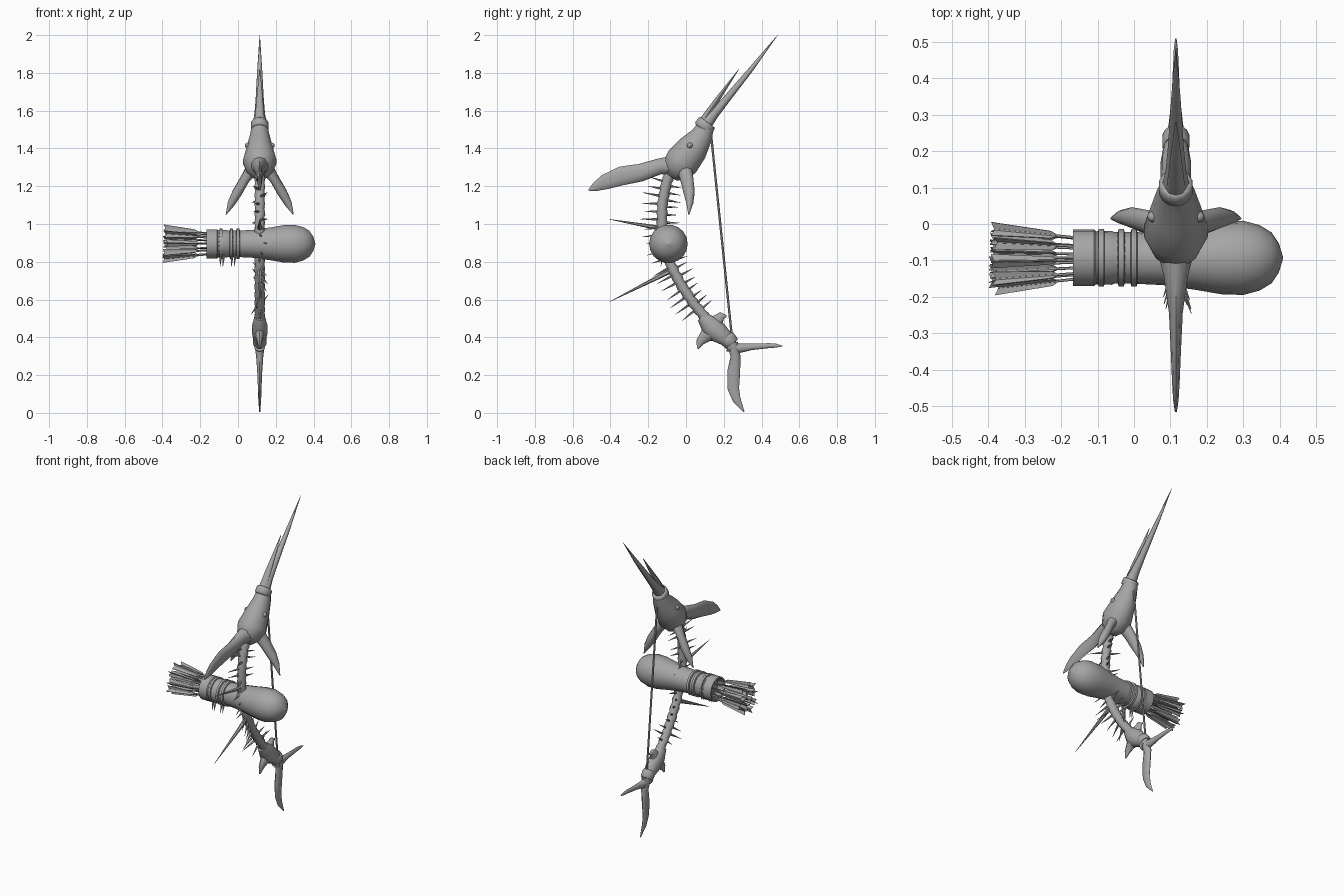
import bpy, bmesh, math, random
from mathutils import Vector

if "Cube" in bpy.data.objects:
    bpy.data.objects.remove(bpy.data.objects["Cube"])

random.seed(4)
CX = 0.115                      # plane of the bow
BY, BZ = -0.093, 0.895          # quiver axis

mat = bpy.data.materials.new("bone grey")
mat.diffuse_color = (0.38, 0.38, 0.38, 1)
mat.use_nodes = True
mat.node_tree.nodes["Principled BSDF"].inputs["Base Color"].default_value = mat.diffuse_color


def finish(name, bm, smooth=40):
    bmesh.ops.recalc_face_normals(bm, faces=bm.faces)
    me = bpy.data.meshes.new(name)
    bm.to_mesh(me)
    bm.free()
    me.materials.append(mat)
    ob = bpy.data.objects.new(name, me)
    bpy.context.collection.objects.link(ob)
    bpy.ops.object.select_all(action='DESELECT')
    ob.select_set(True)
    bpy.context.view_layer.objects.active = ob
    if smooth:
        bpy.ops.object.shade_smooth_by_angle(angle=math.radians(smooth))
    return ob


def add_loft(bm, secs, side=(1, 0, 0), n=10):
    """Elliptic rings (x, y, z, in-plane radius, sideways radius) along a path."""
    pts = [Vector(s[:3]) for s in secs]
    rings = []
    for i, s in enumerate(secs):
        t = (pts[min(i + 1, len(pts) - 1)] - pts[max(i - 1, 0)]).normalized()
        u = t.cross(Vector(side)).normalized()
        w = u.cross(t).normalized()
        rings.append([bm.verts.new(pts[i] + u * s[3] * math.cos(k * math.tau / n)
                                   + w * s[4] * math.sin(k * math.tau / n)) for k in range(n)])
    for a, b in zip(rings, rings[1:]):
        for k in range(n):
            bm.faces.new((a[k], a[(k + 1) % n], b[(k + 1) % n], b[k]))
    bm.faces.new(rings[0])
    bm.faces.new(rings[-1])


def loft(name, secs, side=(1, 0, 0), n=10, smooth=50):
    bm = bmesh.new()
    add_loft(bm, secs, side, n)
    return finish(name, bm, smooth)


def mid(secs):
    """Sections given in the bow plane as (y, z, in-plane, sideways)."""
    return [(CX, *s) for s in secs]


# Skull, long bill and lower jaw
loft("skull", mid([(0.11, 1.53, .042, .04), (0.085, 1.47, .058, .052), (0.035, 1.40, .083, .07),
                   (-0.02, 1.33, .092, .09), (-0.055, 1.285, .08, .07), (-0.08, 1.25, .035, .03)]), n=14)
loft("bill", mid([(0.105, 1.53, .035, .038), (0.15, 1.585, .026, .028), (0.21, 1.655, .02, .022),
                  (0.345, 1.82, .013, .013), (0.485, 2.0, .001, .001)]), n=8)
loft("lower_jaw", mid([(0.08, 1.53, .022, .028), (0.16, 1.65, .014, .018), (0.28, 1.82, .001, .002)]), n=8)


def ring(name, y, z, dy, dz, r, h):
    prof = [(-h, r * .85), (-h * .7, r), (h * .7, r), (h, r * .85)]
    loft(name, mid([(y + dy * t, z + dz * t, q, q * .9) for t, q in prof]), n=14)


ring("bill_collar", 0.10, 1.52, .6, .8, .052, .024)
ring("tail_collar", 0.228, 0.385, .6, -.8, .042, .026)

# Head fins
loft("crest_fin", mid([(-0.05, 1.31, .055, .06), (-0.14, 1.305, .042, .035), (-0.24, 1.272, .047, .02),
                       (-0.34, 1.255, .05, .015), (-0.43, 1.222, .04, .011), (-0.48, 1.197, .024, .008),
                       (-0.515, 1.178, .004, .003)]))
for sx, nm in ((-1, "left"), (1, "right")):
    loft(nm + "_cheek_fin", [(CX + sx * x, y, z, a, b) for x, y, z, a, b in (
        (.035, -.01, 1.30, .035, .04), (.08, .005, 1.235, .024, .036), (.12, .017, 1.165, .026, .03),
        (.15, .02, 1.11, .022, .018), (.178, .015, 1.05, .002, .003))], side=(sx * .4, .9, 0))
    # Eye bump
    bm = bmesh.new()
    bmesh.ops.create_uvsphere(bm, u_segments=8, v_segments=6, radius=.016)
    bmesh.ops.translate(bm, verts=bm.verts, vec=(CX + sx * .063, .02, 1.415))
    finish(nm + "_eye", bm)

# Curved spine with knuckles
path = [Vector(p) for p in ((-.075, 1.30), (-.105, 1.21), (-.125, 1.11), (-.128, 1.0), (-.115, .9),
                            (-.08, .78), (-.025, .675), (.04, .58), (.105, .50), (.17, .43))]


def spine_at(t):
    f = t * (len(path) - 1)
    i = min(int(f), len(path) - 2)
    return path[i].lerp(path[i + 1], f - i), (path[i + 1] - path[i]).normalized()


secs = []
for i in range(41):
    p, d = spine_at(i / 40)
    r = .030 if i % 2 else .025
    secs.append((p.x, p.y, r, r))
loft("spine", mid(secs), n=10)

# Rib spikes on both edges of the spine, two of them long
bm = bmesh.new()


def spike(t, sgn, length, dx, r=.009):
    p, d = spine_at(t)
    n = Vector((d.y, -d.x)) * sgn
    tip = p + n * length
    m = p.lerp(tip, .4)
    add_loft(bm, [(CX, p.x, p.y, r, r), (CX + dx * .4, m.x, m.y, r * .7, r * .7),
                  (CX + dx, tip.x, tip.y, .0008, .0008)], n=5)


for i in range(18):
    t = .10 + i * .042
    dx = random.uniform(-.05, .05)
    spike(t, 1, random.uniform(.09, .125), dx)
    spike(t + .015, -1, random.uniform(.075, .10), -dx)
finish("rib_spikes", bm)
for nm, y0, z0, y1, z1 in (("upper", -.12, .975, -.405, 1.025), ("lower", -.075, .755, -.405, .588)):
    loft(nm + "_long_spike", mid([(y0, z0, .014, .014), (y0 * .6 + y1 * .4, z0 * .6 + z1 * .4, .009, .009),
                                  (y1, z1, .001, .001)]), n=6)

# Lower grip with two flared fins
loft("tail_grip", mid([(.085, .51, .03, .028), (.13, .46, .055, .042), (.17, .425, .055, .042),
                       (.215, .39, .04, .034), (.25, .345, .028, .028)]), n=12)
loft("grip_front_fin", mid([(.15, .43, .05, .035), (.105, .41, .036, .022), (.075, .375, .022, .012),
                            (.062, .34, .005, .004)]))
loft("grip_back_fin", mid([(.15, .45, .045, .035), (.165, .49, .036, .022), (.19, .515, .02, .012),
                           (.215, .512, .004, .004)]))

# Forked tail
loft("tail_back_lobe", mid([(.22, .355, .03, .03), (.28, .342, .026, .02), (.35, .35, .017, .012),
                            (.44, .356, .013, .008), (.48, .356, .01, .006), (.51, .354, .002, .002)]))
loft("tail_lower_lobe", mid([(.245, .37, .03, .03), (.262, .30, .026, .02), (.253, .22, .034, .014),
                             (.25, .13, .031, .010), (.268, .07, .022, .008), (.307, .006, .003, .003)]))

# Bow string
loft("string", mid([(.13, 1.50, .006, .006), (.245, .38, .006, .006)]), n=6)

# Quiver: open tube with a bulbous end
prof = [(-.12, .0), (-.12, .064), (-.165, .068), (-.167, .078), (-.11, .078), (-.105, .073), (-.06, .074),
        (-.055, .071), (0, .071), (.08, .075), (.17, .088), (.24, .1), (.30, .102), (.345, .09),
        (.378, .07), (.398, .04), (.41, .001)]
bm = bmesh.new()
N = 18
rings = [[bm.verts.new((x, BY + r * math.cos(k * math.tau / N), BZ + r * math.sin(k * math.tau / N)))
          for k in range(N)] for x, r in prof]
for a, b in zip(rings, rings[1:]):
    for k in range(N):
        bm.faces.new((a[k], a[(k + 1) % N], b[(k + 1) % N], b[k]))
bmesh.ops.remove_doubles(bm, verts=bm.verts, dist=1e-5)
finish("quiver", bm, 35)

# Raised bands and small teeth under the quiver
for i, x in enumerate((-.09, -.035, .0)):
    loft("quiver_band_%d" % i, [(x + t, BY, BZ, q, q) for t, q in ((-.01, .07), (-.007, .08), (.007, .08), (.01, .07))],
         side=(0, 1, 0), n=18)
bm = bmesh.new()
for x in (-.09, -.075, -.03, -.015):
    add_loft(bm, [(x, BY - .03, BZ - .06, .008, .008), (x - .005, BY - .04, BZ - .12, .001, .001)], n=5)
finish("quiver_teeth", bm)

# Arrows: thin shafts with three thin vanes each
bm = bmesh.new()
spots = [(0, 0)] + [(.035, k * math.tau / 5) for k in range(5)] + [(.06, .3 + k * math.tau / 9) for k in range(9)]
for r, a in spots:
    c, s = math.cos(a), math.sin(a)
    end = -.4 + random.uniform(0, .02)
    p0 = Vector((-.12, BY + r * .9 * c, BZ + r * .9 * s))
    p1 = Vector((end + .01, BY + r * 1.35 * c, BZ + r * 1.35 * s))
    add_loft(bm, [(*p0, .004, .004), (*p1, .004, .004)], side=(0, 1, 0), n=5)
    base = p0.lerp(p1, .33)
    for k in range(3):
        b = a + k * math.tau / 3
        out = Vector((0, math.cos(b), math.sin(b)))
        th = Vector((0, -math.sin(b), math.cos(b))) * .0015
        quad = (base, base.lerp(p1, .12) + out * .012, p1 + out * .022 - Vector((.01, 0, 0)), p1)
        lo = [bm.verts.new(q - th) for q in quad]
        hi = [bm.verts.new(q + th) for q in quad]
        bm.faces.new(lo[::-1])
        bm.faces.new(hi)
        for j in range(4):
            bm.faces.new((lo[j], lo[(j + 1) % 4], hi[(j + 1) % 4], hi[j]))
finish("arrows", bm, 30)
